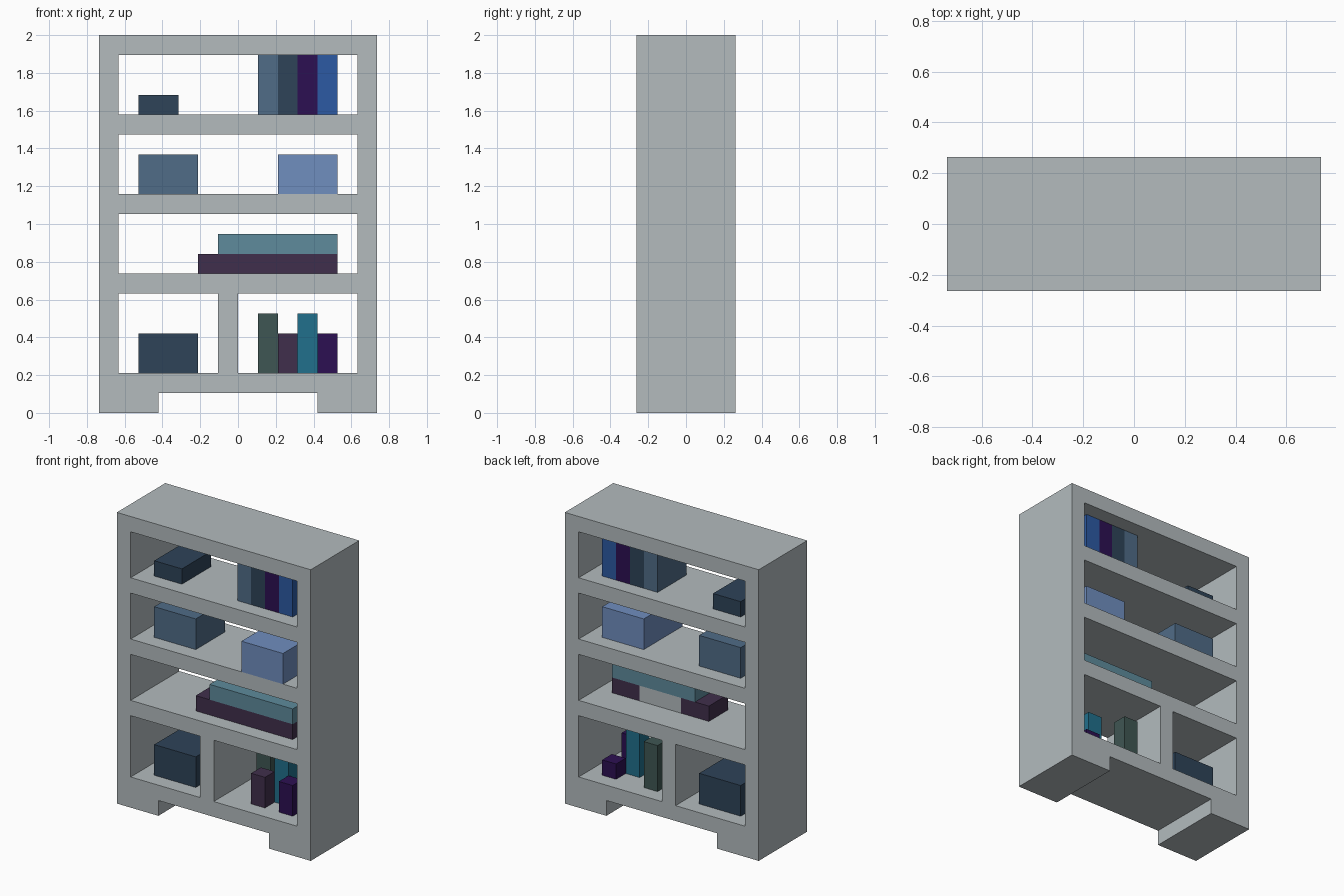
import bpy, bmesh
from mathutils import Matrix

cube = bpy.data.objects.get("Cube")
if cube:
    bpy.data.objects.remove(cube, do_unlink=True)

U = 2 / 19          # one building unit: the bookcase is 14 x 5 x 19 units
HALF_DEPTH = 2.5


def material(name, hex_code):
    srgb = [int(hex_code[i:i + 2], 16) / 255 for i in (0, 2, 4)]
    lin = [c / 12.92 if c <= 0.04045 else ((c + 0.055) / 1.055) ** 2.4 for c in srgb]
    mat = bpy.data.materials.new(name)
    mat.use_nodes = True
    mat.diffuse_color = (*lin, 1)
    bsdf = next(n for n in mat.node_tree.nodes if n.type == 'BSDF_PRINCIPLED')
    bsdf.inputs["Base Color"].default_value = (*lin, 1)
    return mat


GREY = material("pale grey", "B3BBBE")
STEEL = material("steel blue", "506C87")
NAVY = material("navy", "2E4358")
PURPLE = material("deep purple", "2C1052")
BLUE = material("royal blue", "2C5AA3")
PERIWINKLE = material("periwinkle", "708EBF")
SEA = material("muted sea blue", "5E8B9C")
PLUM = material("plum", "402F4C")
GREEN = material("dark grey green", "3F5653")
TEAL = material("teal", "21708C")


def add_object(name, mesh, mat):
    mesh.materials.clear()
    mesh.materials.append(mat)
    obj = bpy.data.objects.new(name, mesh)
    bpy.context.collection.objects.link(obj)
    return obj


def block(name, mat, x, y, z):
    """Box from (min, max) ranges in units; y is counted from the front."""
    size = [b - a for a, b in (x, y, z)]
    mid = [sum(x) / 2, sum(y) / 2 - HALF_DEPTH, sum(z) / 2]
    bm = bmesh.new()
    bmesh.ops.create_cube(bm, size=1)
    bm.transform(Matrix.Scale(U, 4) @ Matrix.Translation(mid) @ Matrix.Diagonal((*size, 1)))
    mesh = bpy.data.meshes.new(name)
    bm.to_mesh(mesh)
    bm.free()
    return add_object(name, mesh, mat)


def rectangle(x0, x1, z0, z1):
    return [(x0, z0), (x1, z0), (x1, z1), (x0, z1)]


def extruded_outline(name, mat, loops):
    """Extrude a front outline with holes through the full depth."""
    curve = bpy.data.curves.new(name + "_outline", 'CURVE')
    curve.dimensions = '2D'
    curve.fill_mode = 'BOTH'
    curve.extrude = HALF_DEPTH
    for loop in loops:
        spline = curve.splines.new('POLY')
        spline.points.add(len(loop) - 1)
        for point, (x, z) in zip(spline.points, loop):
            point.co = (x, z, 0, 1)
        spline.use_cyclic_u = True
    helper = bpy.data.objects.new(name + "_outline", curve)
    bpy.context.collection.objects.link(helper)
    depsgraph = bpy.context.evaluated_depsgraph_get()
    mesh = bpy.data.meshes.new_from_object(helper.evaluated_get(depsgraph))
    bpy.data.objects.remove(helper, do_unlink=True)
    bm = bmesh.new()
    bm.from_mesh(mesh)
    bm.transform(Matrix.Scale(U, 4) @ Matrix.Rotation(1.5707963267948966, 4, 'X'))
    bmesh.ops.remove_doubles(bm, verts=bm.verts, dist=0.0005)
    bmesh.ops.recalc_face_normals(bm, faces=bm.faces)
    for face in bm.faces:
        face.smooth = False
    bm.to_mesh(mesh)
    bm.free()
    mesh.name = name
    return add_object(name, mesh, mat)


# Bookcase: outline with two feet, three open shelves and two lower compartments
outline = [(-7, 0), (-4, 0), (-4, 1), (4, 1), (4, 0), (7, 0), (7, 19), (-7, 19)]
openings = [rectangle(-6, 6, z, z + 3) for z in (7, 11, 15)]
openings += [rectangle(-6, -1, 2, 6), rectangle(0, 6, 2, 6)]
extruded_outline("bookcase_frame", GREY, [outline] + openings)

# Top shelf: a small box and a row of four tall books
block("top_small_box", NAVY, (-5, -3), (1, 4), (15, 16))
for i, mat in enumerate((STEEL, NAVY, PURPLE, BLUE)):
    block(f"top_book_{i + 1}", mat, (1 + i, 2 + i), (1, 4), (15, 18))

# Second shelf: two storage boxes
block("steel_box", STEEL, (-5, -2), (1, 4), (11, 13))
block("periwinkle_box", PERIWINKLE, (2, 5), (0, 4), (11, 13))

# Third shelf: stacked items, the lower one with a grey panel let into its back
block("lower_stack_front", PLUM, (-2, 5), (1, 2), (7, 8))
block("lower_stack_back_right", PLUM, (-2, 0), (2, 3), (7, 8))
block("lower_stack_back_panel", GREY, (0, 3), (2, 3), (7, 8))
block("lower_stack_back_left", PLUM, (3, 5), (2, 3), (7, 8))
block("upper_stack", SEA, (-1, 5), (1, 3), (8, 9))

# Bottom compartments: a box, and scattered upright books
block("bottom_box", NAVY, (-5, -2), (1, 4), (2, 4))
block("green_book", GREEN, (1, 2), (3, 4), (2, 5))
block("plum_book", PLUM, (2, 3), (1, 2), (2, 4))
block("teal_book", TEAL, (3, 4), (2, 3), (2, 5))
block("purple_book", PURPLE, (4, 5), (1, 2), (2, 4))
block("purple_small_block", PURPLE, (4, 5), (3, 4), (2, 3))
